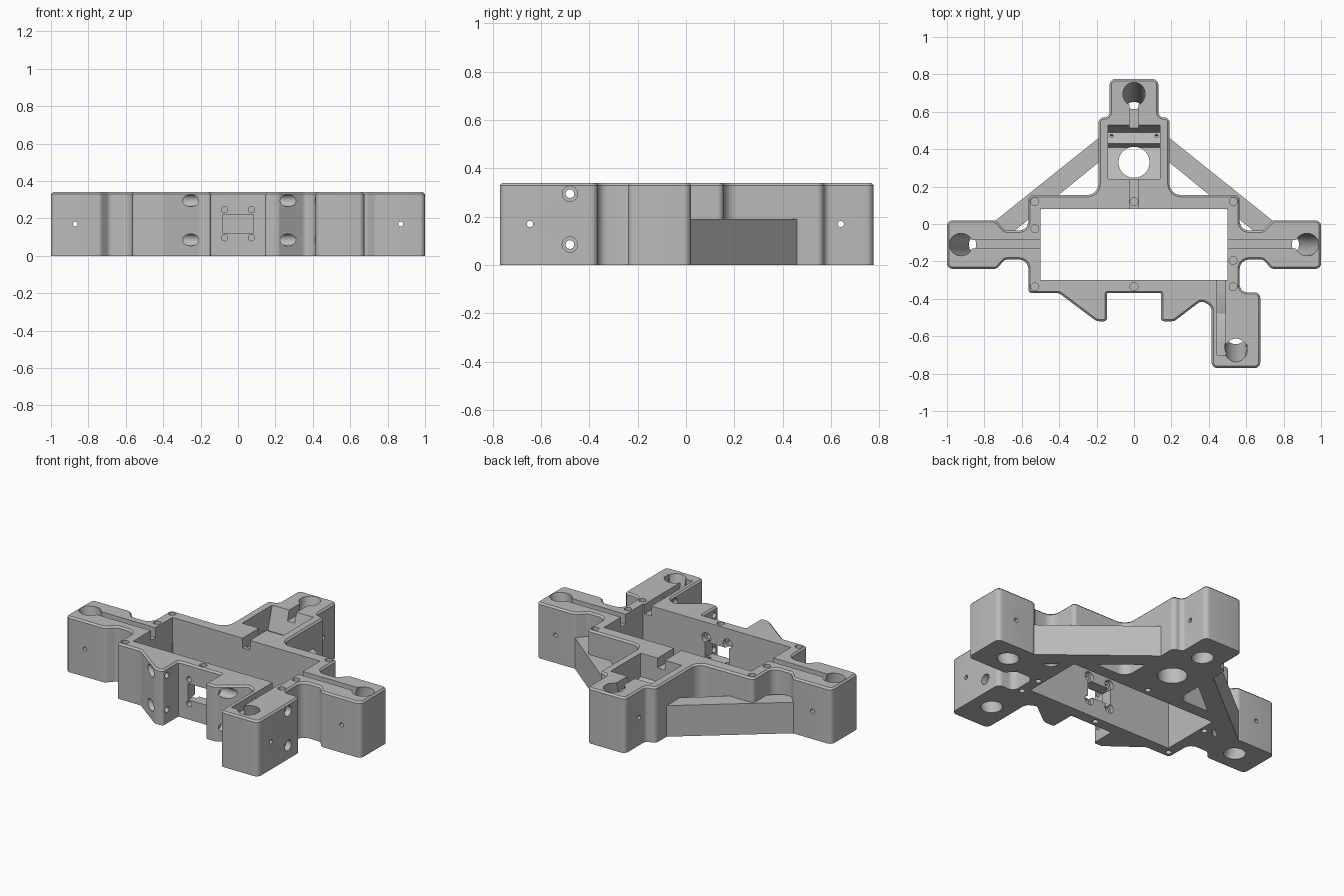
import bpy, bmesh, math
from mathutils import Vector

if "Cube" in bpy.data.objects:
    bpy.data.objects.remove(bpy.data.objects["Cube"])

H = 0.34  # body height
grey = bpy.data.materials.new("matte grey")
grey.use_nodes = True
grey.diffuse_color = (0.5, 0.5, 0.5, 1)
grey.node_tree.nodes["Principled BSDF"].inputs["Base Color"].default_value = grey.diffuse_color


def make(name, bm):
    bmesh.ops.recalc_face_normals(bm, faces=bm.faces)
    mesh = bpy.data.meshes.new(name)
    bm.to_mesh(mesh)
    bm.free()
    mesh.materials.append(grey)
    obj = bpy.data.objects.new(name, mesh)
    bpy.context.collection.objects.link(obj)
    return obj


def prism(name, points, extrude, chamfer=0):
    """Extrude a closed 3D polygon, optionally chamfering its top rim."""
    bm = bmesh.new()
    face = bm.faces.new([bm.verts.new(p) for p in points])
    ext = bmesh.ops.extrude_face_region(bm, geom=[face])["geom"]
    verts = [g for g in ext if isinstance(g, bmesh.types.BMVert)]
    bmesh.ops.translate(bm, verts=verts, vec=extrude)
    if chamfer:
        rim = [e for e in bm.edges if all(v in verts for v in e.verts)]
        bmesh.ops.bevel(bm, geom=rim, offset=chamfer, segments=1, affect='EDGES')
    return make(name, bm)


def rounded(corners, steps=6):
    """Replace each (x, y, radius) corner by a tangent arc."""
    out = []
    for i, (x, y, r) in enumerate(corners):
        c = Vector((x, y))
        a = (Vector(corners[i - 1][:2]) - c)
        b = (Vector(corners[(i + 1) % len(corners)][:2]) - c)
        half = a.angle(b) / 2
        t = min(r / math.tan(half), a.length * 0.48, b.length * 0.48)
        a.normalize()
        b.normalize()
        rad = t * math.tan(half)
        mid = c + (a + b).normalized() * (rad / math.sin(half))
        start, end = c + a * t - mid, c + b * t - mid
        sweep = math.pi - 2 * half
        for k in range(steps + 1):
            s = k / steps
            v = (start * math.sin((1 - s) * sweep) + end * math.sin(s * sweep)) / math.sin(sweep)
            out.append((mid.x + v.x, mid.y + v.y, 0))
    return out


def apply_cut(cutter):
    cutter.hide_render = True
    mod = body.modifiers.new("cut", 'BOOLEAN')
    mod.operation, mod.solver, mod.object = 'DIFFERENCE', 'EXACT', cutter
    bpy.context.view_layer.objects.active = body
    bpy.ops.object.modifier_apply(modifier=mod.name)
    bpy.data.objects.remove(cutter)


def cut_box(x0, x1, y0, y1, z0, z1):
    apply_cut(prism("box_cutter", [(x0, y0, z0), (x1, y0, z0), (x1, y1, z0), (x0, y1, z0)],
                    (0, 0, z1 - z0)))


def cut_hole(p, q, r, sides=32):
    p, q = Vector(p), Vector(q)
    rot = (q - p).to_track_quat('Z', 'Y')
    ring = [p + rot @ Vector((r * math.cos(a), r * math.sin(a), 0))
            for a in (2 * math.pi * k / sides for k in range(sides))]
    apply_cut(prism("hole_cutter", ring, q - p))


# Body outline: mirrored arms and tower, then the asymmetric front
half = [(0.565, -0.19, 0.05), (0.69, -0.19, 0.03), (0.735, -0.24, 0.03), (1, -0.24, 0.03),
        (1, 0.02, 0.03), (0.74, 0.02, 0.03), (0.69, -0.035, 0.03), (0.565, -0.035, 0.05),
        (0.565, 0.155, 0.025), (0.19, 0.155, 0.06), (0.19, 0.57, 0.04), (0.13, 0.57, 0.04),
        (0.13, 0.775, 0.03)]
front = [(-0.565, -0.37, 0.02), (-0.4, -0.37, 0.03), (-0.2, -0.52, 0.04), (-0.145, -0.52, 0.015),
         (-0.145, -0.37, 0.004), (0.145, -0.37, 0.004), (0.145, -0.52, 0.015), (0.215, -0.52, 0.04),
         (0.36, -0.41, 0.03), (0.415, -0.44, 0.04), (0.415, -0.77, 0.03), (0.675, -0.77, 0.03),
         (0.675, -0.365, 0.03), (0.565, -0.365, 0.04)]
outline = half + [(-x, y, r) for x, y, r in reversed(half)] + front
body = prism("bracket_body", rounded(outline), (0, 0, H), 0.01)

# Central opening and cable channels
cut_box(-0.5, 0.5, -0.3, 0.08, -1, 1)
for x0, x1, y0, y1 in [(0.45, 0.9, -0.13, -0.085), (-0.9, -0.45, -0.13, -0.085),
                       (-0.025, 0.025, 0.05, 0.26), (-0.025, 0.025, 0.5, 0.66),
                       (0.445, 0.49, -0.7, -0.28)]:
    cut_box(x0, x1, y0, y1, H - 0.06, 1)
cut_box(0.48, 0.605, -0.695, -0.645, H - 0.06, 1)

# Tilted stepped pocket in the tower, with its round opening
pocket = [(0.24, 0.4), (0.24, 0.196), (0.41, 0.147), (0.43, 0.217),
          (0.49, 0.2), (0.53, H), (0.547, 0.4)]
apply_cut(prism("pocket_cutter", [(-0.14, y, z) for y, z in pocket], (0.28, 0, 0)))
cut_hole((0, 0.33, -0.1), (0, 0.33, 0.3), 0.083, 40)
for x in (-0.12, 0.12):
    cut_hole((x, 0.465, 0.1), (x, 0.475, 0.3), 0.009, 12)

# Slanted leg sockets, leaning towards the middle at the bottom
for top, bottom in [((0.925, -0.11), (0.82, -0.11)), ((-0.925, -0.11), (-0.82, -0.11)),
                    ((0, 0.695), (0, 0.59)), ((0.545, -0.675), (0.545, -0.58))]:
    t, b = Vector((*top, H)), Vector((*bottom, 0))
    cut_hole(b + (b - t) * 0.3, t + (t - b) * 0.3, 0.06)

# Frame screw holes on both faces
for x, y in [(-0.53, 0.12), (0, 0.12), (0.53, 0.12), (-0.53, -0.025), (0.53, -0.195),
             (-0.53, -0.335), (0, -0.335), (0.53, -0.335)]:
    cut_hole((x, y, H - 0.07), (x, y, 0.5), 0.021, 20)
    cut_hole((x, y, -0.1), (x, y, 0.07), 0.017, 20)

# Front window and its four counterbored screws
cut_box(-0.08, 0.08, -0.45, -0.25, 0.12, 0.22)
for x in (-0.072, 0.072):
    for z in (0.097, 0.247):
        cut_hole((x, -0.45, z), (x, -0.25, z), 0.017, 20)
        cut_hole((x, -0.325, z), (x, -0.25, z), 0.03, 20)

# Sideways clamp bolts through the front bosses and front pad
for z in (0.085, 0.295):
    cut_hole((-0.45, -0.48, z), (0.8, -0.48, z), 0.018, 20)
    for x0, x1 in [(-0.45, -0.2), (0.2, 0.44), (0.64, 0.8)]:
        cut_hole((x0, -0.48, z), (x1, -0.48, z), 0.032, 24)

# Small set screw holes beside the leg sockets
for p, q in [((0.35, -0.645), (0.75, -0.645)), ((-0.2, 0.64), (0.2, 0.64)),
             ((0.87, -0.3), (0.87, 0.1)), ((-0.87, -0.3), (-0.87, 0.1))]:
    cut_hole((*p, 0.17), (*q, 0.17), 0.013, 16)

# Diagonal braces between tower and arms
parts = [body]
brace = [(0.17, 0.475), (0.74, 0.019), (0.71, -0.05), (0.655, -0.05), (0.17, 0.345)]
for side, name in ((1, "left_brace"), (-1, "right_brace")):
    parts.append(prism(name, [(side * x, y, 0) for x, y in brace], (0, 0, 0.19)))

bpy.ops.object.select_all(action='DESELECT')
for obj in parts:
    obj.select_set(True)
bpy.context.view_layer.objects.active = body
bpy.ops.object.shade_smooth_by_angle(angle=math.radians(30))
